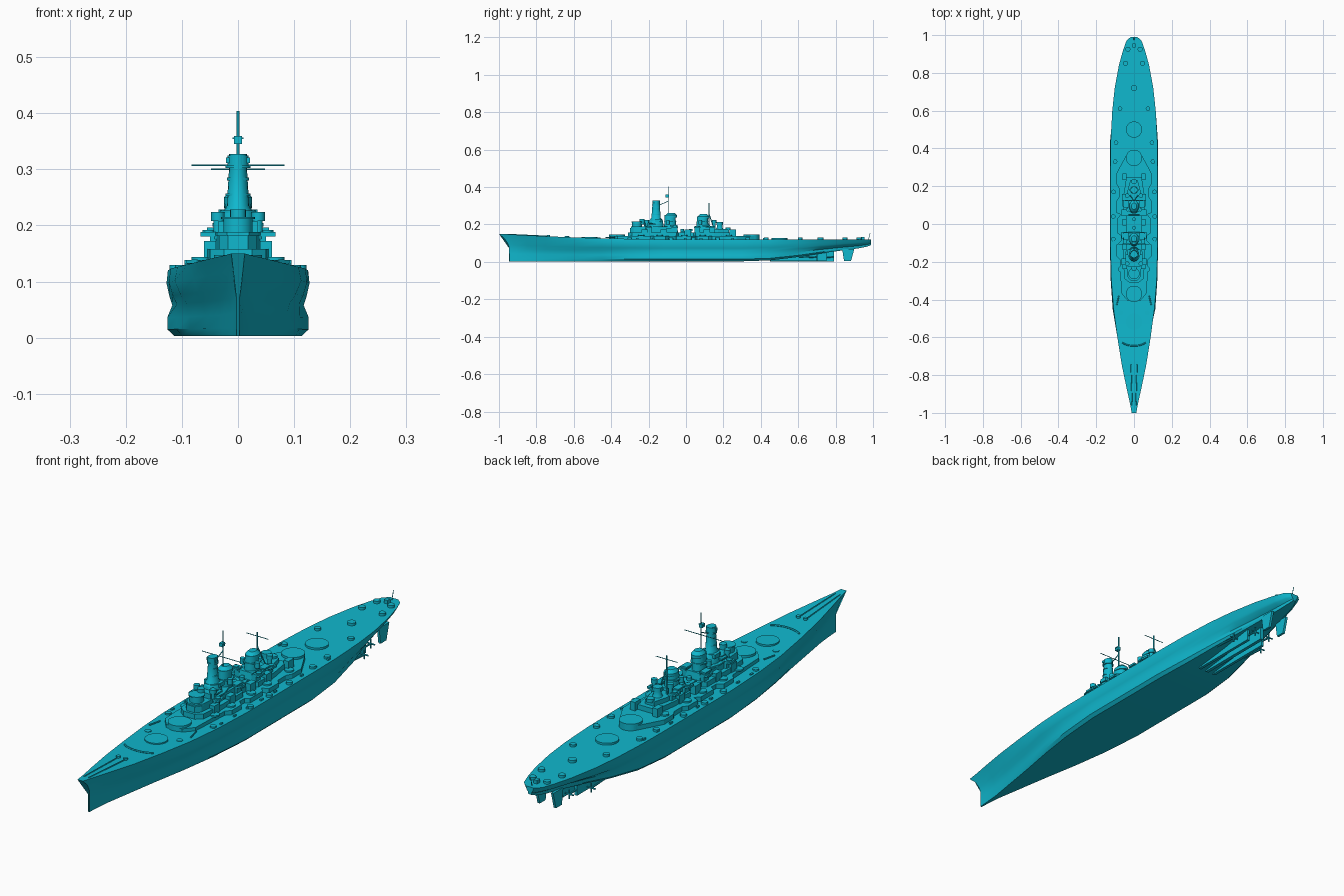
import bpy, bmesh, math
from mathutils import Vector

cube = bpy.data.objects.get("Cube")
if cube:
    bpy.data.objects.remove(cube, do_unlink=True)

teal = bpy.data.materials.new("teal paint")
teal.use_nodes = True
teal.diffuse_color = (0.005, 0.48, 0.62, 1)
teal.node_tree.nodes["Principled BSDF"].inputs["Base Color"].default_value = teal.diffuse_color


def finish(name, bm, smooth=True):
    """Turn a bmesh into a painted object."""
    bmesh.ops.recalc_face_normals(bm, faces=bm.faces[:])
    mesh = bpy.data.meshes.new(name)
    bm.to_mesh(mesh)
    bm.free()
    mesh.materials.append(teal)
    obj = bpy.data.objects.new(name, mesh)
    bpy.context.collection.objects.link(obj)
    if smooth:
        bpy.ops.object.select_all(action="DESELECT")
        obj.select_set(True)
        bpy.context.view_layer.objects.active = obj
        bpy.ops.object.shade_smooth_by_angle(angle=math.radians(35))
    return obj


def loft(name, rings, smooth=True):
    """Skin a list of closed rings and cap both ends."""
    bm = bmesh.new()
    loops = [[bm.verts.new(p) for p in ring] for ring in rings]
    count = len(loops[0])
    for a, b in zip(loops, loops[1:]):
        for i in range(count):
            j = (i + 1) % count
            bm.faces.new((a[i], a[j], b[j], b[i]))
    bm.faces.new(loops[0])
    bm.faces.new(loops[-1])
    return finish(name, bm, smooth)


def prism(name, half, bottom, top):
    """Extrude a symmetric plan, given as its +x half from bow to stern."""
    plan = half + [(-x, y) for x, y in reversed(half)]
    return loft(name, [[(x, y, z) for x, y in plan] for z in (bottom, top)], False)


def box(name, x, y, base, width, length, height, taper=1.0):
    corners = ((-1, -1), (1, -1), (1, 1), (-1, 1))
    return loft(name, [[(x + i * width / 2 * s, y + j * length / 2 * s, z) for i, j in corners]
                       for z, s in ((base, 1), (base + height, taper))], False)


def turned(name, x, y, profile, sides=24, stretch=1.0):
    """Lathe a (radius, z) profile about an upright axis."""
    angles = [math.tau * i / sides for i in range(sides)]
    return loft(name, [[(x + r * math.cos(a), y + r * stretch * math.sin(a), z) for a in angles]
                       for r, z in profile])


def drum(name, x, y, base, radius, height, sides=24):
    return turned(name, x, y, [(radius, base), (radius, base + height)], sides)


def rod(name, start, end, radius, sides=6):
    a, b = Vector(start), Vector(end)
    turn = (b - a).to_track_quat("Z", "Y")
    ring = [turn @ Vector((radius * math.cos(math.tau * i / sides),
                           radius * math.sin(math.tau * i / sides), 0)) for i in range(sides)]
    return loft(name, [[p + v for v in ring] for p in (a, b)])


def pair(maker, name, x, *args, **kwargs):
    for side, sign in (("left", 1), ("right", -1)):
        maker(side + "_" + name, sign * x, *args, **kwargs)


# Hull: station y, deck half width, waist half width, bilge half width, keel z, deck z
stations = [
    (-1, .012, .003, .003, .003, .15), (-.95, .022, .007, .006, .003, .147),
    (-.87, .04, .016, .012, .003, .143), (-.75, .064, .036, .029, .003, .137),
    (-.6, .088, .065, .056, .003, .131), (-.45, .108, .092, .086, .003, .126),
    (-.3, .12, .109, .11, .003, .123), (-.12, .125, .117, .126, .003, .12),
    (.3, .125, .117, .126, .003, .12), (.45, .123, .114, .114, .008, .12),
    (.6, .115, .1, .09, .026, .12), (.72, .102, .083, .062, .045, .12),
    (.84, .08, .06, .038, .062, .12), (.92, .058, .043, .025, .072, .12),
    (.97, .04, .028, .015, .082, .12), (.99, .018, .012, .007, .09, .12)]


def stem(y, z):
    """Clipper bow: lower points move aft near the stem."""
    fade = min(1, max(0, (-.75 - y) * 4))
    return y + .055 * fade * (1 - max(0, min(1, (z - .07) / .08)) ** 2)


def section(y, deck, waist, bilge, keel, top):
    upper = deck + (waist - deck) * (.35 if abs(y) > .5 else -.3)
    side = [(bilge * .9, 0), (bilge, .1), (bilge, .28), (waist, .47),
            ((waist + upper) / 2, .6), (upper, .8), (deck, 1)]
    half = [(x, keel + t * (top - keel)) for x, t in side]
    ring = half + [(-x, z) for x, z in reversed(half)]
    return [(x, stem(y, z), z) for x, z in ring]


loft("hull", [section(*s) for s in stations])

# Underwater fittings
box("centre_skeg", 0, .62, .003, .014, .34, .06)
pair(box, "skeg", .036, .6, .004, .012, .3, .05)
for sign in (1, -1):
    x = sign * .036
    blade = [(.835, .07), (.9, .07), (.882, .004), (.845, .004)]
    loft("rudder", [[(x + t, y, z) for y, z in blade] for t in (-.005, .005)], False)
    for offset, aft in ((.036, .79), (.07, .7)):
        rod("propeller_shaft", (sign * offset, aft - .22, .035), (sign * offset, aft, .024), .004, 8)
        for k in range(4):
            a = math.tau * k / 4
            tip = (sign * offset + .018 * math.cos(a), aft, .024 + .018 * math.sin(a))
            rod("propeller_blade", (sign * offset, aft, .024), tip, .003)

# Main gun barbettes
for y, top in ((-.517, .134), (-.37, .147), (.35, .147), (.5, .128)):
    drum("barbette", 0, y, .11, .043, top - .11, 48)

# Breakwater, anchor chains and bow gear
arc = [(.075 * math.sin(t / 8), -.645 + .025 * (1 - math.cos(t / 8)) * 1.6) for t in range(-8, 9)]
for a, b in zip(arc, arc[1:]):
    rod("breakwater", (*a, .134), (*b, .134), .004)
for sign in (1, -1):
    rod("anchor_chain", (sign * .01, -.96, .148), (sign * .016, -.74, .138), .0025)
    drum("capstan", sign * .016, -.735, .13, .008, .014, 12)
    rod("boom", (sign * .092, -.43, .13), (sign * .08, -.38, .13), .003)

# Low deckhouse and the levels stacked on it
prism("lower_deckhouse", [(.035, -.405), (.068, -.365), (.074, -.19), (.092, -.17), (.092, -.11),
      (.07, -.09), (.07, -.06), (.088, -.05), (.088, .03), (.07, .05), (.095, .06), (.095, .12),
      (.08, .14), (.08, .19), (.092, .21), (.092, .27), (.035, .375)], .11, .138)
prism("upper_deckhouse", [(.025, -.31), (.05, -.29), (.058, -.2), (.058, -.05), (.04, -.04),
      (.04, .04), (.056, .05), (.056, .15), (.04, .25)], .138, .158)
prism("bridge_base", [(.018, -.3), (.034, -.28), (.04, -.2), (.04, -.05)], .158, .182)
prism("aft_house", [(.036, .05), (.036, .17), (.02, .23)], .158, .176)
prism("bridge_deck", [(.02, -.295), (.036, -.27), (.045, -.15), (.03, -.1)], .182, .188)
drum("conning_tower", 0, -.262, .18, .026, .031)
drum("conning_tower_roof", 0, -.262, .211, .03, .004)
drum("forward_director", 0, -.235, .2, .014, .028, 16)
box("navigation_bridge", 0, -.2, .188, .07, .05, .02)
box("bridge_wings", 0, -.18, .198, .09, .035, .006)

# Fire control tower
turned("fire_control_tower", 0, -.16,
       [(.032, .18), (.03, .22), (.02, .235), (.016, .3), (.016, .327)], 16, 1.25)
for level, radius in ((.222, .033), (.252, .022), (.28, .02), (.302, .022)):
    drum("tower_platform", 0, -.16, level, radius, .005, 16)
drum("main_director", 0, -.16, .307, .019, .018, 16)
box("rangefinder", 0, -.165, .311, .042, .012, .01)
pair(box, "tower_lookout", .028, -.15, .212, .014, .03, .016)

# Funnels with raised caps
for y, top in ((-.085, .25), (.088, .243)):
    turned("funnel", 0, y, [(.027, .158), (.025, .2), (.023, top)], 24, 1.25)
    turned("funnel_cap", 0, y + .006, [(.025, top - .012), (.025, top), (.014, top + .012)], 24, 1.25)
    box("funnel_base", 0, y, .158, .066, .085, .028, .9)
    drum("funnel_platform", 0, y, .212, .033, .005, 16)
    pair(drum, "searchlight", .033, y - .012, .2, .01, .022, 12)
    pair(box, "funnel_gallery", .042, y + .02, .19, .026, .04, .006)

# Masts, yards and radar
rod("foremast", (0, -.095, .24), (0, -.095, .404), .0028)
rod("fore_yard", (-.083, -.11, .307), (.083, -.11, .307), .0014)
box("foremast_radar", 0, -.1, .345, .014, .018, .014)
box("radar_platform", 0, -.1, .354, .02, .012, .003)
rod("foremast_strut", (0, -.15, .3), (0, -.095, .325), .002)
rod("mainmast", (0, .122, .17), (0, .122, .315), .003)
rod("main_yard", (-.048, .122, .3), (.048, .122, .3), .0014)
for sign in (1, -1):
    rod("mast_leg", (sign * .02, .15, .176), (0, .122, .26), .0025)

# Aft director tower
turned("aft_tower", 0, .18, [(.022, .17), (.015, .185), (.015, .2)], 16)
drum("aft_director", 0, .18, .198, .018, .016, 16)
box("aft_rangefinder", 0, .18, .202, .045, .01, .008)
drum("aft_lookout", 0, .225, .17, .014, .014, 16)

# Secondary gun mounts, their ammunition houses and side galleries
for y in (-.24, -.14, -.01, .09, .23):
    pair(drum, "secondary_mount_base", .066, y, .138, .017, .006)
    pair(box, "ammunition_house", .05, y + .02, .138, .022, .035, .034)
for y, x in ((-.2, .052), (-.06, .05), (.06, .05), (.14, .048)):
    pair(box, "side_gallery", x, y, .18, .03, .035, .008)
    pair(drum, "gun_tub", x, y, .188, .011, .004, 12)
    pair(box, "gallery_support", x - .012, y, .15, .02, .03, .032)
for y in (-.21, .15):
    pair(drum, "secondary_director_base", .036, y, .176, .008, .032, 12)
    pair(drum, "secondary_director", .036, y, .208, .012, .016, 12)

# Small mounts between the funnels
box("boat_deck", 0, 0, .158, .05, .06, .006)
for y in (-.02, .025):
    drum("ventilator", 0, y, .164, .01, .012, 12)

# Deck edge gun tubs, stern tubs and staff
for y, x in ((-.47, .07), (-.3, .1), (-.08, .11), (.04, .11), (.17, .108), (.33, .1), (.43, .095), (.61, .074)):
    pair(drum, "deck_gun_tub", x, y, .118, .012, .011, 12)
for y, x in ((.85, .045), (.925, .032)):
    pair(drum, "stern_gun_tub", x, y, .118, .013, .012, 16)
drum("centre_gun_tub", 0, .72, .118, .016, .012, 16)
box("aircraft_crane_base", 0, .945, .118, .016, .02, .016)
rod("stern_staff", (0, .975, .118), (0, .985, .155), .0015)
for sign in (1, -1):
    for k in range(9):
        box("deck_locker", sign * .108, -.26 + k * .085, .119, .007, .014, .008)
